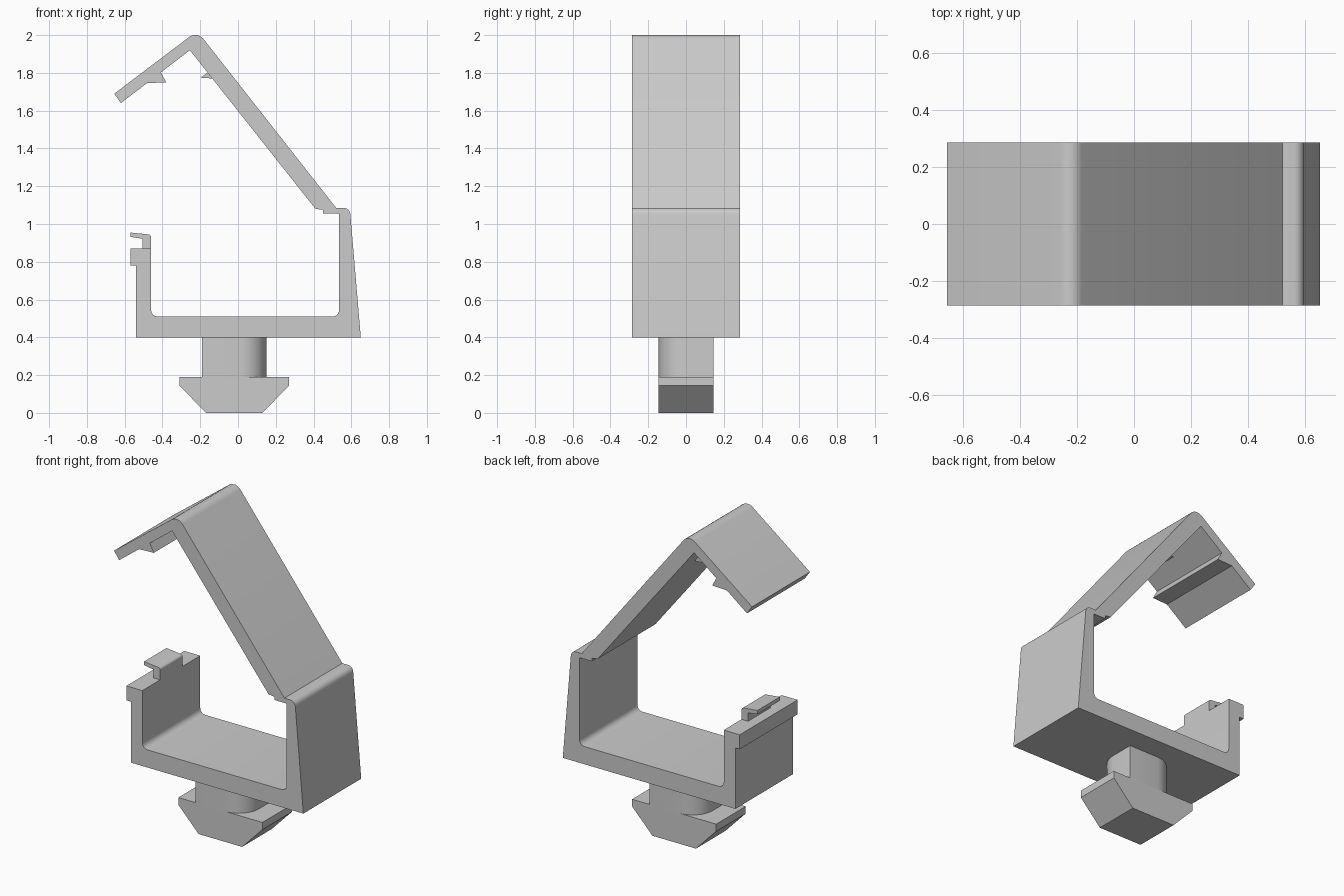
import bpy, bmesh, math
from mathutils import Vector

if "Cube" in bpy.data.objects:
    bpy.data.objects.remove(bpy.data.objects["Cube"])


def rounded(points, steps=6):
    """Points are (a, b) or (a, b, fillet radius); returns the filleted outline."""
    out, n = [], len(points)
    for i, p in enumerate(points):
        c = Vector(p[:2])
        if len(p) == 2:
            out.append(c)
            continue
        u = (Vector(points[i - 1][:2]) - c).normalized()
        v = (Vector(points[(i + 1) % n][:2]) - c).normalized()
        half = u.angle(v) / 2
        r = p[2]
        centre = c + (u + v).normalized() * (r / math.sin(half))
        a = c + u * (r / math.tan(half)) - centre
        b = c + v * (r / math.tan(half)) - centre
        sweep = math.pi - 2 * half
        for k in range(steps + 1):
            t = k / steps
            out.append(centre + (a * math.sin((1 - t) * sweep) + b * math.sin(t * sweep)) / math.sin(sweep))
    return out


def extrude(name, points, start, end, axis='Y'):
    """Extrude an XZ outline along Y, or an XY outline along Z."""
    place = (lambda p, d: (p.x, d, p.y)) if axis == 'Y' else (lambda p, d: (p.x, p.y, d))
    bm = bmesh.new()
    outline = rounded(points)
    rings = [[bm.verts.new(place(p, d)) for p in outline] for d in (start, end)]
    for ring in rings:
        bm.faces.new(ring)
    n = len(outline)
    for i in range(n):
        j = (i + 1) % n
        bm.faces.new((rings[0][i], rings[0][j], rings[1][j], rings[1][i]))
    bmesh.ops.recalc_face_normals(bm, faces=bm.faces)
    mesh = bpy.data.meshes.new(name)
    bm.to_mesh(mesh)
    bm.free()
    obj = bpy.data.objects.new(name, mesh)
    bpy.context.collection.objects.link(obj)
    bpy.ops.object.select_all(action='DESELECT')
    obj.select_set(True)
    bpy.context.view_layer.objects.active = obj
    bpy.ops.object.shade_smooth_by_angle(angle=math.radians(30))
    return obj


W = 0.285   # half width of the clip
T = 0.11    # half width of the small latch parts
F = 0.145   # half width of the foot

# Tray, living hinge and bent lid as one continuous strip
extrude("clip_body", [
    (-0.54, 0.40), (0.65, 0.40), (0.592, 1.085, 0.035), (0.52, 1.085),
    (-0.216, 2.022, 0.055), (-0.655, 1.69), (-0.62, 1.64), (-0.255, 1.92),
    (0.41, 1.08), (0.45, 1.075), (0.45, 1.055), (0.535, 1.055),
    (0.535, 0.51, 0.035), (-0.46, 0.51, 0.035), (-0.46, 0.87),
    (-0.57, 0.87), (-0.57, 0.78), (-0.54, 0.78)], -W, W)

# Latch hook on top of the short wall
extrude("latch_hook", [
    (-0.505, 0.86), (-0.46, 0.86), (-0.46, 0.943, 0.015), (-0.57, 0.955),
    (-0.57, 0.932), (-0.505, 0.922)], -T, T)

# Catches under the lid
extrude("lid_catch", [
    (-0.50, 1.745), (-0.38, 1.75), (-0.41, 1.805), (-0.43, 1.81)], -W, W)
extrude("arm_catch", [
    (-0.20, 1.775), (-0.13, 1.77), (-0.14, 1.80), (-0.155, 1.805)], -T, T)

# Twist-lock neck with two rounded opposite corners
extrude("foot_neck", [
    (-0.19, -F), (0.15, -F, 0.135), (0.15, F), (-0.19, F, 0.135)], 0.18, 0.405, 'Z')

# Chamfered foot head
extrude("foot_head", [
    (-0.17, 0.0), (0.13, 0.0), (0.27, 0.145), (0.27, 0.19),
    (-0.31, 0.19), (-0.31, 0.145)], -F, F)
